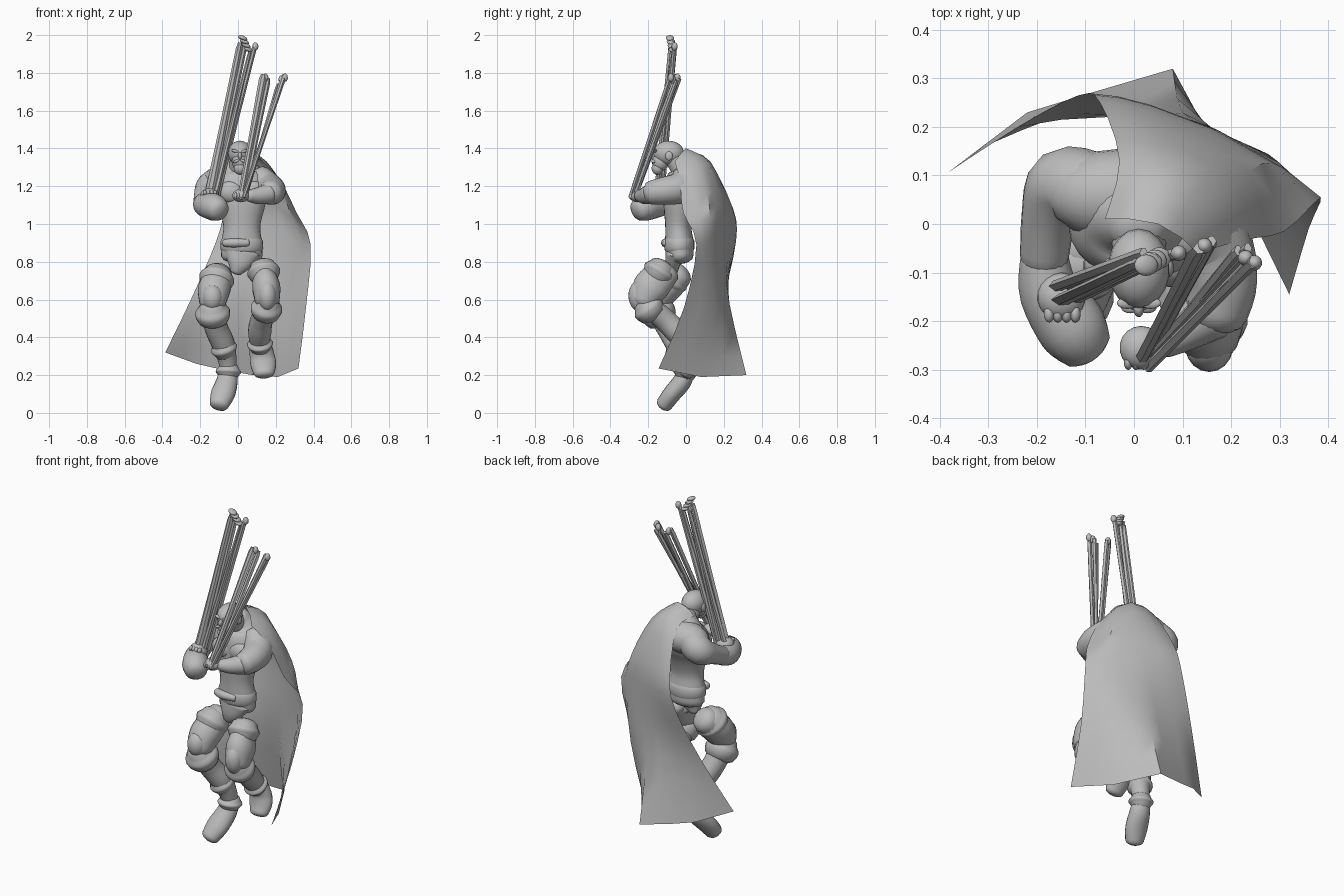
import bpy, bmesh, math
from mathutils import Vector

mat = bpy.data.materials.new("stone_grey")
mat.diffuse_color = (0.5, 0.5, 0.5, 1)


def finish(name, bm, angle=50):
    bmesh.ops.recalc_face_normals(bm, faces=bm.faces)
    me = bpy.data.meshes.new(name)
    bm.to_mesh(me)
    bm.free()
    me.materials.append(mat)
    ob = bpy.data.objects.new(name, me)
    bpy.context.collection.objects.link(ob)
    bpy.ops.object.select_all(action='DESELECT')
    ob.select_set(True)
    bpy.context.view_layer.objects.active = ob
    bpy.ops.object.shade_smooth_by_angle(angle=math.radians(angle))
    return ob


def spline(keys, steps):
    """Catmull-Rom through tuples of any length."""
    k = [keys[0]] + list(keys) + [keys[-1]]
    out = []
    for i in range(1, len(k) - 2):
        for s in range(steps):
            t = s / steps
            out.append([0.5 * (2 * b + (c - a) * t + (2 * a - 5 * b + 4 * c - d) * t * t
                               + (3 * b - a - 3 * c + d) * t ** 3)
                        for a, b, c, d in zip(k[i - 1], k[i], k[i + 1], k[i + 2])])
    return out + [list(keys[-1])]


def limb(name, keys, sides=18, steps=4, up=None):
    """Rounded tube; keys are x, y, z, radius across up, radius along up."""
    keys = [q if len(q) == 5 else q + (q[3],) for q in keys]
    rows = spline(keys, steps)
    pts = [Vector(r[:3]) for r in rows]
    tan = [(pts[min(i + 1, len(pts) - 1)] - pts[max(i - 1, 0)]).normalized() for i in range(len(pts))]
    rings = [(p, t, r[3], r[4]) for p, t, r in zip(pts, tan, rows)]

    def cap(ring, sign):
        p, t, a, b = ring
        return [(p + t * sign * min(a, b) * 0.6 * math.sin(g), t, a * math.cos(g), b * math.cos(g))
                for g in (0.5, 0.95, 1.35)]
    rings = cap(rings[0], -1)[::-1] + rings + cap(rings[-1], 1)
    bm = bmesh.new()
    loops = []
    for p, t, a, b in rings:
        side = Vector(up or (0, -1, 0)).cross(t)
        side = side.normalized() if side.length > 0.05 else Vector((1, 0, 0))
        fwd = t.cross(side)
        loops.append([bm.verts.new(p + side * a * math.cos(2 * math.pi * j / sides)
                                   + fwd * b * math.sin(2 * math.pi * j / sides)) for j in range(sides)])
    for l0, l1 in zip(loops, loops[1:]):
        for j in range(sides):
            bm.faces.new((l0[j], l0[(j + 1) % sides], l1[(j + 1) % sides], l1[j]))
    bm.faces.new(loops[0])
    bm.faces.new(loops[-1])
    return finish(name, bm)


def ball(name, loc, size, rot=(0, 0, 0)):
    bm = bmesh.new()
    bmesh.ops.create_uvsphere(bm, u_segments=18, v_segments=12, radius=1)
    ob = finish(name, bm)
    ob.location, ob.scale, ob.rotation_euler = loc, size, rot
    return ob


def band(name, a, b, r0, r1, bulge=0.012):
    """Thick cuff around a limb, running from a to b."""
    a, b = Vector(a), Vector(b)
    m = (a + b) / 2
    limb(name, [(*a, r0), (*m, (r0 + r1) / 2 + bulge), (*b, r1)], steps=3, up=(1, 0, 0))


# Torso, waist and pelvis
limb("torso", [(.02, -.03, .83, .11, .07), (.02, -.035, .90, .108, .075), (.02, -.04, .99, .098, .07),
               (.02, -.03, 1.10, .125, .09), (.015, -.005, 1.20, .15, .11),
               (.01, .01, 1.28, .12, .09), (.01, -.01, 1.34, .06, .055)], sides=24)
for s in (-1, 1):
    ball("chest_muscle", (.02 + s * .055, -.085, 1.17), (.07, .045, .06))
ball("upper_back", (-.03, .06, 1.24), (.15, .095, .09))

# Belt with buckle, and cloth hanging in front
limb("belt", [(.02, -.035, .87, .114, .08), (.02, -.036, .91, .112, .08)], sides=24, steps=2)
limb("buckle", [(-.07, -.095, .90, .02), (-.02, -.108, .90, .024), (.05, -.103, .90, .02)], up=(0, 0, 1))
limb("front_cloth", [(.02, -.06, .85, .10, .05), (.005, -.07, .79, .065, .04), (-.01, -.07, .75, .035, .028)])

# Head with face details
limb("neck", [(.01, -.02, 1.29, .06), (.01, -.07, 1.36, .05)])
ball("skull", (.01, -.092, 1.375), (.064, .082, .066))
ball("jaw", (.01, -.135, 1.33), (.042, .045, .05))
ball("nose", (.01, -.174, 1.36), (.011, .018, .02))
ball("beard", (.01, -.15, 1.295), (.033, .032, .035))
for s in (-1, 1):
    ball("brow", (.01 + s * .024, -.163, 1.385), (.022, .012, .008), (0, -s * .25, 0))
    ball("ear", (.01 + s * .062, -.09, 1.36), (.01, .02, .024))
    ball("moustache", (.01 + s * .018, -.172, 1.333), (.02, .012, .008), (0, s * .4, 0))

# Arms
limb("right_upper_arm", [(-.09, .07, 1.23, .08), (-.145, .075, 1.195, .08),
                         (-.175, .01, 1.16, .058), (-.185, -.07, 1.12, .05)], up=(0, 0, 1))
limb("right_forearm", [(-.185, -.07, 1.115, .05), (-.175, -.14, 1.10, .062),
                       (-.13, -.21, 1.09, .072), (-.105, -.245, 1.075, .062)], up=(0, 0, 1))
ball("right_fist", (-.15, -.15, 1.15), (.05, .05, .04))
limb("left_upper_arm", [(.11, .0, 1.24, .075), (.16, -.04, 1.19, .082),
                        (.18, -.12, 1.175, .074), (.17, -.185, 1.165, .064)], up=(0, 0, 1))
limb("left_forearm", [(.16, -.185, 1.16, .055), (.11, -.215, 1.15, .046),
                      (.06, -.245, 1.15, .033)], up=(0, 0, 1))
ball("left_fist", (.015, -.255, 1.15), (.045, .045, .035))
for i in range(4):
    ball("right_finger", (-.175 + i * .018, -.185, 1.165), (.011, .018, .014))
    ball("left_finger", (-.012 + i * .016, -.285, 1.15), (.009, .016, .018))

# Legs, both bent at the knee; the thighs stop short of the hips
limb("right_thigh", [(-.10, -.03, .735, .07), (-.112, -.07, .70, .082),
                     (-.128, -.125, .645, .085), (-.135, -.165, .58, .07)], up=(1, 0, 0))
limb("left_thigh", [(.13, -.11, .76, .085, .06), (.14, -.15, .71, .09, .065),
                    (.15, -.19, .66, .095, .075), (.155, -.225, .59, .07, .065)], up=(1, 0, 0))
band("right_thigh_cuff", (-.108, -.06, .73), (-.118, -.09, .69), .08, .086)
band("left_thigh_cuff", (.133, -.13, .765), (.14, -.155, .725), .075, .078)
limb("right_shin", [(-.135, -.145, .54, .065), (-.115, -.095, .45, .062),
                    (-.08, -.05, .37, .062), (-.06, -.02, .30, .052), (-.05, .0, .23, .045)], up=(1, 0, 0))
limb("left_shin", [(.155, -.19, .56, .06), (.125, -.11, .49, .06),
                   (.115, -.05, .43, .062), (.115, .01, .36, .05)], up=(1, 0, 0))
band("right_boot_cuff", (-.138, -.165, .56), (-.132, -.135, .51), .07, .09)
band("left_boot_cuff", (.155, -.22, .58), (.148, -.185, .535), .064, .08)
band("right_shin_cuff", (-.08, -.05, .36), (-.068, -.033, .32), .06, .058)
band("right_ankle_cuff", (-.05, .0, .235), (-.052, -.005, .20), .056, .056)
band("left_ankle_cuff", (.115, -.01, .38), (.118, .01, .35), .056, .058)
ball("right_knee_guard", (-.135, -.185, .61), (.055, .055, .07))
ball("left_knee_guard", (.155, -.25, .62), (.05, .055, .08))
limb("right_boot", [(-.052, .0, .21, .045, .05), (-.06, -.025, .16, .05, .058),
                    (-.08, -.075, .10, .048, .064), (-.10, -.115, .045, .044, .052)], up=(1, 0, 0))
limb("left_boot", [(.12, .02, .35, .048, .06), (.128, .03, .30, .046, .067),
                   (.135, .02, .25, .042, .068), (.138, .0, .207, .036, .054)], up=(1, 0, 0))


# Long blades: tapered bars with a knobbly grip at the far end
def blade(name, a, b, w0, w1, thick=.016):
    a, b = Vector(a), Vector(b)
    t = (b - a).normalized()
    side = t.cross(Vector((0, -1, 0))).normalized()
    depth = t.cross(side)
    bm = bmesh.new()
    loops = []
    for f, w in ((0, w0), (.5, (w0 + w1) * .45), (.96, w1), (1, w1 * .7)):
        c = a.lerp(b, f)
        loops.append([bm.verts.new(c + side * w / 2 * u + depth * thick / 2 * v)
                      for u, v in ((1, 0), (.4, 1), (-.4, 1), (-1, 0), (-.4, -1), (.4, -1))])
    for l0, l1 in zip(loops, loops[1:]):
        for j in range(6):
            bm.faces.new((l0[j], l0[(j + 1) % 6], l1[(j + 1) % 6], l1[j]))
    bm.faces.new(loops[0])
    bm.faces.new(loops[-1])
    finish(name, bm, 20)


for a, b, w0, w1 in (((-.155, -.16, 1.14), (.012, -.08, 1.96), .05, .034),
                     ((-.135, -.13, 1.14), (.04, -.07, 1.97), .045, .03),
                     ((-.115, -.125, 1.15), (.09, -.06, 1.95), .04, .028),
                     ((-.125, -.155, 1.14), (.065, -.065, 1.92), .035, .02),
                     ((-.165, -.13, 1.15), (.02, -.06, 1.92), .035, .025)):
    blade("right_hand_blade", a, b, w0, w1, .022)
for a, b, w0, w1 in (((.01, -.29, 1.13), (.135, -.05, 1.79), .03, .04),
                     ((.03, -.275, 1.13), (.16, -.035, 1.77), .028, .03),
                     ((.03, -.295, 1.14), (.245, -.08, 1.79), .022, .03),
                     ((.04, -.27, 1.15), (.215, -.055, 1.74), .022, .025),
                     ((.02, -.28, 1.13), (.235, -.05, 1.76), .022, .025)):
    blade("left_hand_blade", a, b, w0, w1, .022)
for i in range(4):
    ball("right_grip_knob", (.025 + i * .009, -.085 + i * .005, 1.985 - i * .02), (.026, .022, .012), (0, .4, 0))
for loc in ((.092, -.06, 1.94), (.145, -.045, 1.775), (.23, -.07, 1.765), (.248, -.08, 1.775)):
    ball("blade_end_knob", loc, (.016, .016, .022))

# Cape: a faceted sheet swept from the collar to the flared hem
rows = [[(-.06, .01, 1.35), (-.035, .01, 1.375), (-.01, .01, 1.39), (.05, .0, 1.40), (.10, -.03, 1.37), (.13, -.06, 1.33)],
        [(-.03, .13, 1.31), (0, .13, 1.32), (.03, .13, 1.33), (.10, .115, 1.33), (.18, .06, 1.295), (.225, -.033, 1.23)],
        [(-.07, .25, 1.08), (-.02, .245, 1.09), (.04, .23, 1.10), (.15, .19, 1.10), (.265, .125, 1.09), (.31, -.015, 1.06)],
        [(-.115, .265, .91), (-.05, .26, .92), (.02, .245, .92), (.17, .195, .90), (.31, .115, .90), (.385, .055, .89)],
        [(-.24, .20, .62), (-.15, .215, .61), (-.06, .22, .60), (.10, .23, .58), (.255, .15, .57), (.36, -.01, .56)],
        [(-.385, .105, .32), (-.22, .23, .26), (-.09, .27, .23), (.08, .32, .20), (.21, .08, .19), (.32, -.145, .235)]]
cols = [spline(c, 3) for c in zip(*rows)]
cols = [c for a, b in zip(cols, cols[1:])
        for c in (a, [[(u + v) / 2 for u, v in zip(p, q)] for p, q in zip(a, b)])] + [cols[-1]]
bm = bmesh.new()
grid = [[bm.verts.new(p) for p in c] for c in cols]
for c0, c1 in zip(grid, grid[1:]):
    for j in range(len(c0) - 1):
        bm.faces.new((c0[j], c1[j], c1[j + 1], c0[j + 1]))
finish("cape", bm, 40)
